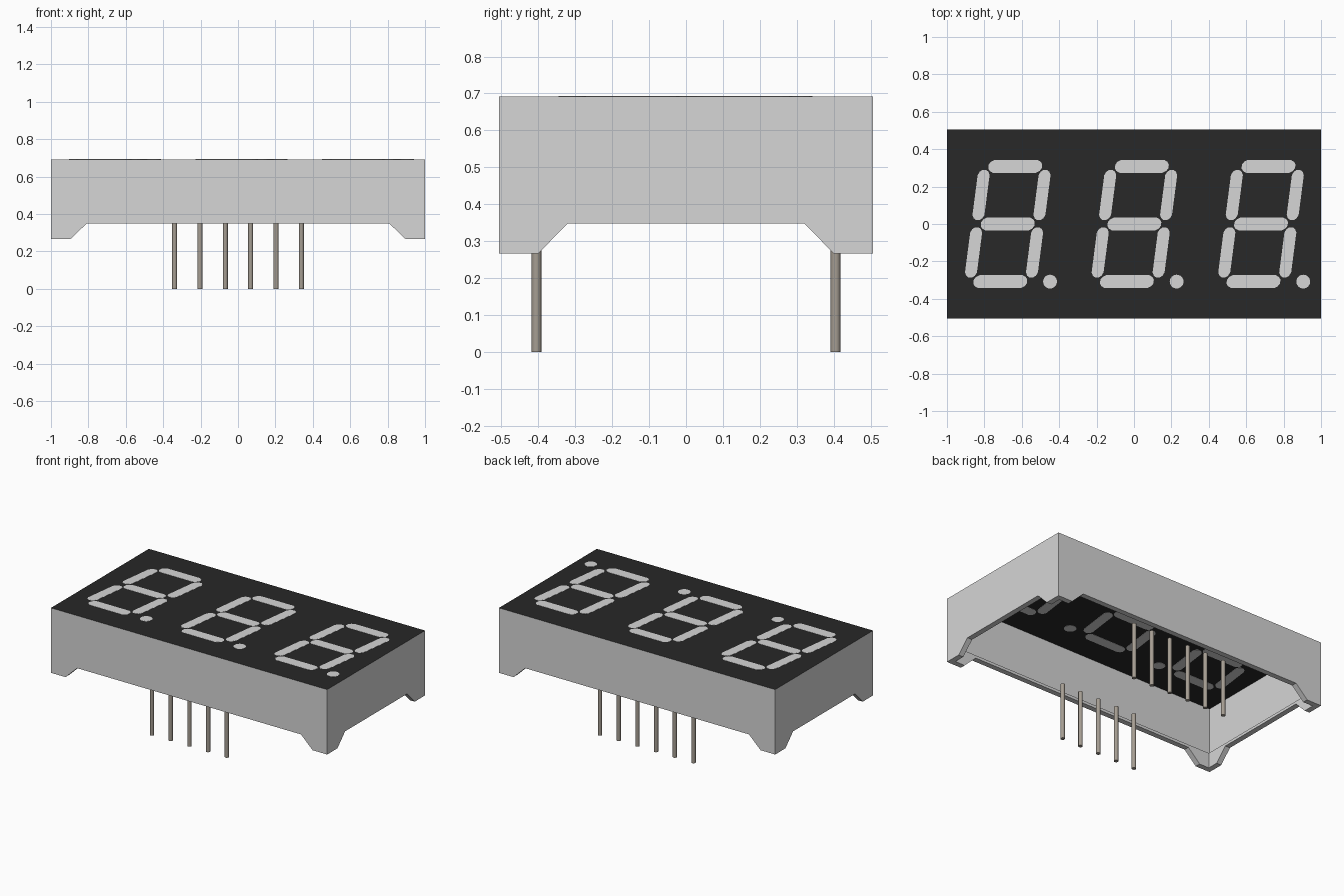
import bpy, bmesh, math

if "Cube" in bpy.data.objects:
    bpy.data.objects.remove(bpy.data.objects["Cube"], do_unlink=True)


def material(name, rgb):
    m = bpy.data.materials.new(name)
    m.use_nodes = True
    col = (*rgb, 1.0)
    m.diffuse_color = col
    m.node_tree.nodes["Principled BSDF"].inputs["Base Color"].default_value = col
    return m


GREY = material("housing grey", (0.67, 0.67, 0.67))
DARK = material("face black", (0.021, 0.021, 0.021))
LIT = material("segment grey", (0.67, 0.67, 0.67))
METAL = material("pin metal", (0.38, 0.34, 0.29))


def add_object(name, bm, mats):
    me = bpy.data.meshes.new(name)
    bm.to_mesh(me)
    bm.free()
    for m in mats:
        me.materials.append(m)
    ob = bpy.data.objects.new(name, me)
    bpy.context.collection.objects.link(ob)


def plate(name, outline, z0, z1, mat):
    bm = bmesh.new()
    lo = [bm.verts.new((x, y, z0)) for x, y in outline]
    hi = [bm.verts.new((x, y, z1)) for x, y in outline]
    bm.faces.new(lo)
    bm.faces.new(hi)
    n = len(outline)
    for i in range(n):
        j = (i + 1) % n
        bm.faces.new((lo[i], lo[j], hi[j], hi[i]))
    bmesh.ops.recalc_face_normals(bm, faces=bm.faces)
    add_object(name, bm, [mat])


# Housing: thin sheet walls, a flat rim with corner feet, and a short inner lip
HX, HY, TOP, INSET = 1.0, 0.506, 0.692, 0.035
RIM, FOOT, LIP = 0.348, 0.267, 0.366
quarter = [(HX, 0.32, RIM), (HX, 0.40, FOOT), (HX, HY, FOOT),
           (0.895, HY, FOOT), (0.81, HY, RIM)]
ring = []
for sx, sy in ((1, 1), (-1, 1), (-1, -1), (1, -1)):
    pts = quarter if sx * sy > 0 else quarter[::-1]
    ring += [(sx * x, sy * y, z) for x, y, z in pts]


def inset(x, y):
    if abs(x) == HX:
        x -= math.copysign(INSET, x)
    if abs(y) == HY:
        y -= math.copysign(INSET, y)
    return x, y


bm = bmesh.new()
loops = [
    [bm.verts.new((x, y, TOP)) for x, y, z in ring],
    [bm.verts.new((x, y, z)) for x, y, z in ring],
    [bm.verts.new((*inset(x, y), z)) for x, y, z in ring],
    [bm.verts.new((*inset(x, y), LIP)) for x, y, z in ring],
]
for a, b in zip(loops, loops[1:]):
    for i in range(len(ring)):
        j = (i + 1) % len(ring)
        bm.faces.new((b[i], b[j], a[j], a[i]))
# Black display face
bm.faces.new(loops[0]).material_index = 1
add_object("housing", bm, [GREY, DARK])

# Digits: seven slanted segments and a decimal point each
SLANT, PITCH = 0.13, 0.677
SEG_Z = (TOP - 0.001, TOP + 0.001)


def segment(name, cx, cy, half_len, half_wid, upright, ox):
    c = 0.027
    q = [(half_len, 0.3 * half_wid), (half_len - 0.35 * c, 0.72 * half_wid),
         (half_len - c, half_wid)]
    pts = q + [(-u, v) for u, v in q[::-1]]
    pts += [(-u, -v) for u, v in pts]
    if upright:
        pts = [(v, u) for u, v in pts]
    out = [(ox + cx + u + SLANT * (cy + v), cy + v) for u, v in pts]
    plate(name, out, *SEG_Z, LIT)


for d, place in enumerate(("right", "middle", "left")):
    ox = (d - 1) * PITCH + 0.002
    for row, cy in (("bottom", -0.308), ("centre", 0.0), ("top", 0.308)):
        segment(f"{place}_digit_{row}_bar", 0, cy, 0.143, 0.034, False, ox)
    for row, cy in (("lower", -0.152), ("upper", 0.155)):
        for side, cx in (("right", -0.163), ("left", 0.163)):
            segment(f"{place}_digit_{row}_{side}_bar", cx, cy, 0.134, 0.032, True, ox)
    dot = [(ox + 0.226 + 0.037 * math.cos(a), -0.308 + 0.037 * math.sin(a))
           for a in (math.tau * k / 24 for k in range(24))]
    plate(f"{place}_decimal_point", dot, *SEG_Z, LIT)

# Pins: six at the back, five at the front
for row, y, count in (("front", -0.405, 5), ("back", 0.405, 6)):
    for i in range(count):
        bpy.ops.mesh.primitive_cylinder_add(
            vertices=16, radius=0.0132, depth=LIP,
            location=(-0.339 + 0.1356 * i, y, LIP / 2))
        pin = bpy.context.object
        pin.name = f"{row}_pin_{i + 1}"
        pin.data.materials.append(METAL)
        bpy.ops.object.shade_smooth_by_angle(angle=math.radians(40))
